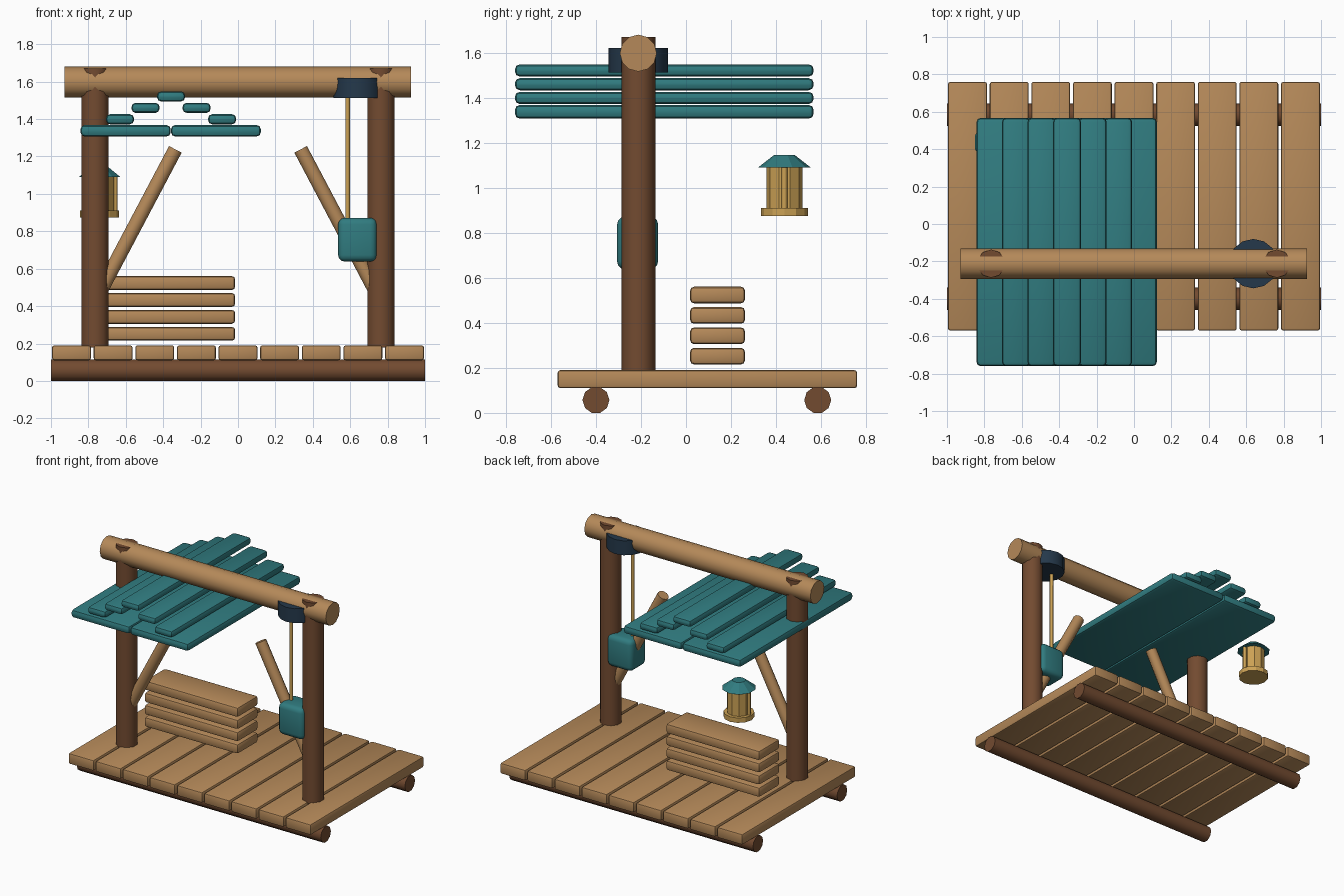
import bpy, bmesh, math
from mathutils import Vector

if "Cube" in bpy.data.objects:
    bpy.data.objects.remove(bpy.data.objects["Cube"])


def material(name, color):
    m = bpy.data.materials.new(name)
    m.diffuse_color = (*color, 1)
    m.use_nodes = True
    m.node_tree.nodes["Principled BSDF"].inputs["Base Color"].default_value = m.diffuse_color
    return m


WOOD = material("light_wood", (0.46, 0.25, 0.10))
BARK = material("dark_wood", (0.17, 0.07, 0.03))
TEAL = material("teal", (0.03, 0.20, 0.215))
NAVY = material("navy", (0.018, 0.04, 0.07))
BRASS = material("brass", (0.60, 0.36, 0.09))


def finish(name, bm, mat, angle):
    mesh = bpy.data.meshes.new(name)
    bm.to_mesh(mesh)
    bm.free()
    mesh.materials.append(mat)
    ob = bpy.data.objects.new(name, mesh)
    bpy.context.collection.objects.link(ob)
    if angle:
        bpy.ops.object.select_all(action='DESELECT')
        ob.select_set(True)
        bpy.context.view_layer.objects.active = ob
        bpy.ops.object.shade_smooth_by_angle(angle=math.radians(angle))
    return ob


def box(name, lo, hi, mat, bevel, segments=2):
    """Rounded box between two corners."""
    bm = bmesh.new()
    bmesh.ops.create_cube(bm, size=1)
    lo, hi = Vector(lo), Vector(hi)
    for v in bm.verts:
        v.co = (lo + hi) / 2 + v.co * (hi - lo)
    bmesh.ops.bevel(bm, geom=bm.edges[:], offset=bevel, segments=segments,
                    profile=0.5, affect='EDGES')
    return finish(name, bm, mat, 35)


def rod(name, a, b, r, mat, sides=10, r2=None, angle=40):
    """Cylinder or cone frustum from a to b, a flat-to-y vertex layout."""
    a, b = Vector(a), Vector(b)
    d = b - a
    bm = bmesh.new()
    bmesh.ops.create_cone(bm, cap_ends=True, segments=sides, radius1=r,
                          radius2=r if r2 is None else r2, depth=d.length)
    # vertex on +y, then tilt in the xz plane
    q = Vector((0, 0, 1)).rotation_difference(d.normalized())
    ys = [v.co.copy() for v in bm.verts]
    turn = math.radians(90) - math.atan2(ys[0].y, ys[0].x)
    c, s = math.cos(turn), math.sin(turn)
    for v in bm.verts:
        x, y, z = v.co
        v.co = q @ Vector((c * x - s * y, s * x + c * y, z)) + (a + b) / 2
    return finish(name, bm, mat, angle)


FRAME_Y = -0.212

# Deck: two runner logs and nine planks
for i, y in enumerate((-0.40, 0.585)):
    rod(f"runner_log_{i}", (-1, y, 0.057), (1, y, 0.057), 0.06, BARK)
for i in range(9):
    x = -0.89 + i * 0.2225
    box(f"deck_plank_{i}", (x - 0.104, -0.57, 0.11), (x + 0.104, 0.76, 0.19), WOOD, 0.012)

# Frame: posts, leaning braces and top beam
for side, name in ((-1, "left"), (1, "right")):
    rod(f"{name}_post", (side * 0.764, FRAME_Y, 0.18), (side * 0.764, FRAME_Y, 1.67), 0.0755, BARK)
    rod(f"{name}_brace", (side * 0.725, FRAME_Y, 0.50), (side * 0.335, FRAME_Y, 1.238), 0.04, WOOD)
rod("top_beam", (-0.928, FRAME_Y, 1.598), (0.925, FRAME_Y, 1.598), 0.082, WOOD, 12)

# Roof: two wide base boards and a stepped stack of slats
for i, (x0, x1) in enumerate(((-0.842, -0.36), (-0.358, 0.122))):
    box(f"roof_base_{i}", (x0, -0.76, 1.307), (x1, 0.567, 1.368), TEAL, 0.022)
for i in range(5):
    x = -0.358 + (i - 2) * 0.1365
    z = 1.521 - abs(i - 2) * 0.061
    box(f"roof_slat_{i}", (x - 0.075, -0.76, z - 0.027), (x + 0.075, 0.567, z + 0.027), TEAL, 0.022)

# Hoist: drum, rope and counterweight
rod("hoist_drum", (0.638, FRAME_Y, 1.513), (0.638, FRAME_Y, 1.62), 0.132, NAVY, 14)
rod("hoist_rope", (0.586, FRAME_Y, 0.84), (0.586, FRAME_Y, 1.55), 0.0125, BRASS, 8, angle=50)
box("hoist_weight", (0.535, -0.306, 0.638), (0.743, -0.124, 0.872), TEAL, 0.035, 3)

# Stacked boards on the deck
for i in range(4):
    z = 0.252 + i * 0.0905
    box(f"stacked_board_{i}", (-0.785, 0.018, z - 0.037), (-0.015, 0.262, z + 0.037), WOOD, 0.018)

# Lantern: base, glowing body, side bars and cap
LX, LY = -0.74, 0.437
rod("lantern_base", (LX, LY, 0.875), (LX, LY, 0.911), 0.104, BRASS, 12, angle=0)
rod("lantern_body", (LX, LY, 0.905), (LX, LY, 1.10), 0.08, BRASS, 10, angle=0)
for side in (-1, 1):
    x = LX + side * 0.082
    rod(f"lantern_bar_{side}", (x, LY, 0.905), (x, LY, 1.10), 0.013, BRASS, 8, angle=50)
rod("lantern_cap", (LX, LY, 1.09), (LX, LY, 1.146), 0.117, TEAL, 10, r2=0.045, angle=0)
